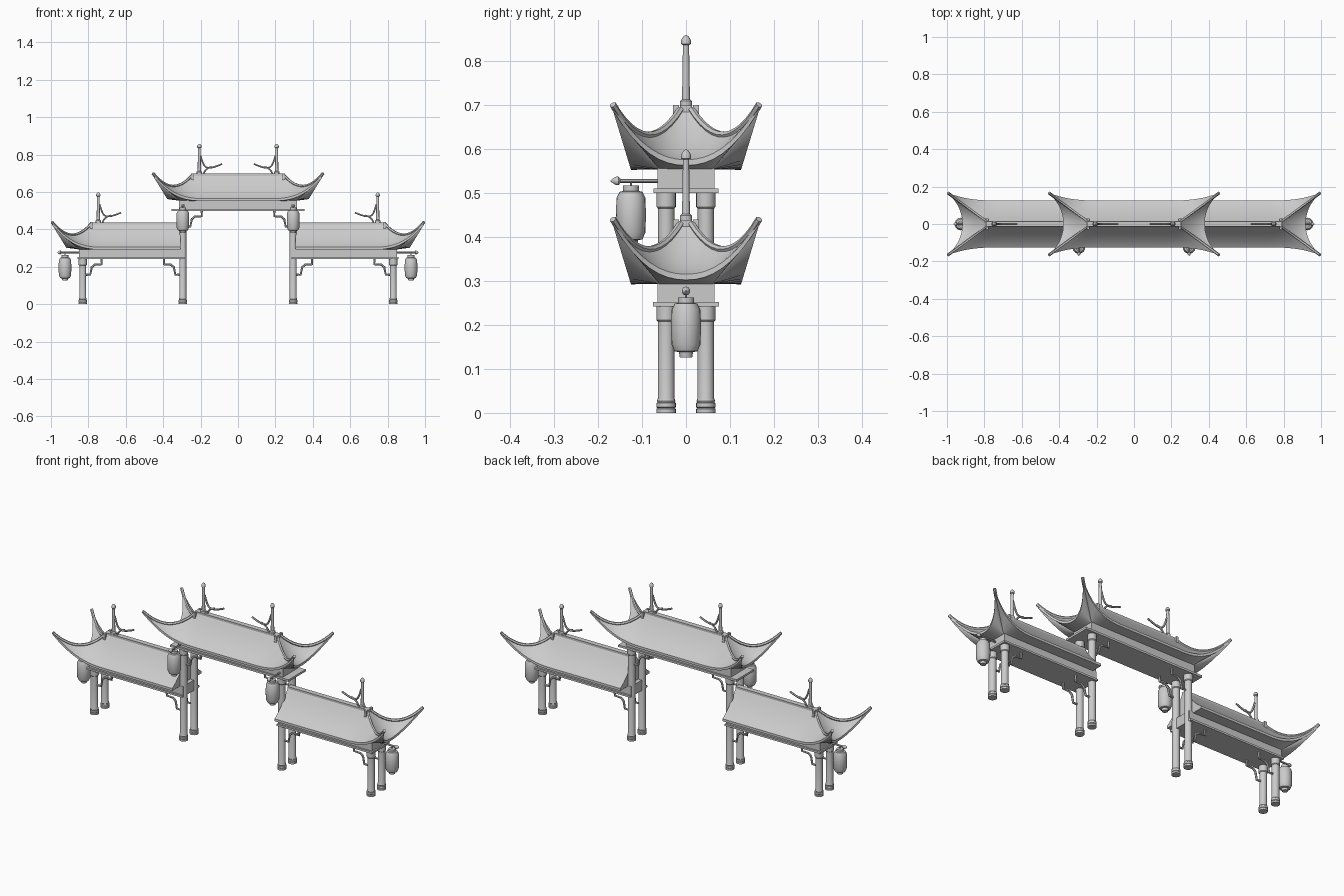
import bpy, bmesh, math
from mathutils import Matrix, Vector

cube = bpy.data.objects.get("Cube")
if cube:
    bpy.data.objects.remove(cube)

stone = bpy.data.materials.new("plain_grey")
stone.use_nodes = True
grey = (0.6, 0.6, 0.6, 1)
stone.diffuse_color = grey
stone.node_tree.nodes["Principled BSDF"].inputs["Base Color"].default_value = grey

SHIFT, DROP = 0.54, -0.26          # side bay offset from the centre bay
BAYS = (("centre", 0.0, 0.0, 0.0), ("side", SHIFT, DROP, 0.307))


def finish(obj, mirror_y=False):
    """Material, smooth shading and mirroring about the gate's axes."""
    obj.data.materials.clear()
    obj.data.materials.append(stone)
    bpy.ops.object.select_all(action='DESELECT')
    obj.select_set(True)
    bpy.context.view_layer.objects.active = obj
    bpy.ops.object.shade_smooth_by_angle(angle=math.radians(35))
    mod = obj.modifiers.new("mirror", 'MIRROR')
    mod.use_axis = (True, mirror_y, False)
    return obj


def from_bmesh(name, bm, mirror_y=False):
    bmesh.ops.recalc_face_normals(bm, faces=bm.faces[:])
    mesh = bpy.data.meshes.new(name)
    bm.to_mesh(mesh)
    bm.free()
    obj = bpy.data.objects.new(name, mesh)
    bpy.context.collection.objects.link(obj)
    return finish(obj, mirror_y)


def box(name, lo, hi, mirror_y=False):
    bm = bmesh.new()
    lo, hi = Vector(lo), Vector(hi)
    bmesh.ops.create_cube(bm, size=1, matrix=Matrix.Translation((lo + hi) / 2)
                          @ Matrix.Diagonal((*(hi - lo), 1)))
    return from_bmesh(name, bm, mirror_y)


def lathe(name, profile, loc, axis=(0, 0, 1), sides=20, mirror_y=False):
    """Turn (radius, height) pairs about an axis, with closed ends."""
    bm = bmesh.new()
    turn = Vector((0, 0, 1)).rotation_difference(Vector(axis))
    rings = []
    for r, h in profile:
        ring = []
        for i in range(sides):
            a = math.tau * i / sides
            p = turn @ Vector((r * math.cos(a), r * math.sin(a), h))
            ring.append(bm.verts.new(p + Vector(loc)))
        rings.append(ring)
    for a, b in zip(rings, rings[1:]):
        for i in range(sides):
            j = (i + 1) % sides
            bm.faces.new((a[i], a[j], b[j], b[i]))
    bm.faces.new(rings[0])
    bm.faces.new(rings[-1])
    return from_bmesh(name, bm, mirror_y)


def tube(name, points, radius, mirror_y=False, spline_type='POLY'):
    curve = bpy.data.curves.new(name, 'CURVE')
    curve.dimensions = '3D'
    curve.bevel_depth, curve.bevel_resolution = radius, 1
    curve.use_fill_caps = True
    s = curve.splines.new(spline_type)
    s.points.add(len(points) - 1)
    for p, co in zip(s.points, points):
        p.co = (*co, 1)
    if spline_type == 'NURBS':
        s.use_endpoint_u, s.order_u, s.resolution_u = True, 3, 5
    obj = bpy.data.objects.new(name, curve)
    bpy.context.collection.objects.link(obj)
    bpy.ops.object.select_all(action='DESELECT')
    obj.select_set(True)
    bpy.context.view_layer.objects.active = obj
    bpy.ops.object.convert(target='MESH')
    return finish(bpy.context.view_layer.objects.active, mirror_y)


def sag(a, b, c, t):
    return a * (1 - t) ** 2 + 2 * b * t * (1 - t) + c * t * t


def hip(t):
    """Corner ridge line, from the main ridge to the upturned tip."""
    return Vector((0.245 + 0.21 * t, 0.012 + 0.154 * t, sag(0.69, 0.568, 0.70, t)))


def roof_row(t, x_in):
    """Half of a roof contour: front eave, end eave, back eave."""
    h = hip(t)
    side_y, side_z = 0.012 + 0.113 * t, sag(0.69, 0.60, 0.565, t)
    end_x, end_z = 0.245 + 0.133 * t, sag(0.69, 0.60, 0.575, t)
    front = [Vector((x_in, -side_y, side_z))]
    for i in range(11):
        u = i / 10
        w = u ** 2.6
        front.append(Vector((0.18 + (h.x - 0.18) * u, -side_y - (h.y - side_y) * w,
                             side_z + (h.z - side_z) * w)))
    end = []
    for i in range(1, 16):
        v = i / 8 - 1
        w = abs(v) ** 2.2
        end.append(Vector((end_x + (h.x - end_x) * w, h.y * v, end_z + (h.z - end_z) * w)))
    back = [Vector((p.x, -p.y, p.z)) for p in reversed(front)]
    return front + end + back


def roof(name, shift, drop, x_in):
    bm = bmesh.new()
    rows = [roof_row(i / 10, x_in - shift) for i in range(11)]
    rim = [p - Vector((0, 0, 0.013)) for p in rows[-1]]
    # soffit runs from the rim back to the beam
    inner = [Vector((min(p.x, 0.31), max(-0.06, min(0.06, p.y)), 0.553)) for p in rim]
    rows += [rim, inner]
    grid = [[bm.verts.new(p + Vector((shift, 0, drop))) for p in row] for row in rows]
    for a, b in zip(grid, grid[1:]):
        for i in range(len(a) - 1):
            bm.faces.new((a[i], a[i + 1], b[i + 1], b[i]))
    if x_in > 0:                   # closed gable beside the tall post
        bm.faces.new([r[0] for r in grid] + [r[-1] for r in reversed(grid)])
    return from_bmesh(name, bm)


# Roofs, ridges and ridge ornaments
for bay, sx, dz, x_in in BAYS:
    def at(x, y, z):
        return (x + sx, y, z + dz)

    roof(bay + "_roof", sx, dz, x_in)
    tube(bay + "_hip_ridge", [at(*hip(i / 12)) for i in range(13)], 0.008, True)
    box(bay + "_ridge", (x_in, -0.014, 0.67 + dz), at(0.25, 0.014, 0.698))
    box(bay + "_ridge_stop", at(0.237, 0.016, 0.665), at(0.25, 0.029, 0.699), True)
    lathe(bay + "_finial",
          [(0.014, 0), (0.014, 0.018), (0.009, 0.022), (0.007, 0.145), (0.011, 0.148),
           (0.011, 0.157), (0.006, 0.165), (0.002, 0.168)], at(0.207, 0, 0.69), sides=12)
    tube(bay + "_long_scroll", [at(0.20, 0, 0.795), at(0.185, 0, 0.74), at(0.16, 0, 0.728),
                                at(0.125, 0, 0.733), at(0.085, 0, 0.75)],
         0.005, spline_type='NURBS')
    tube(bay + "_short_scroll", [at(0.185, 0, 0.695), at(0.175, 0, 0.728),
                                 at(0.14, 0, 0.735)], 0.005, spline_type='NURBS')

# Beams and the flat plates below them
box("centre_beam", (-0.315, -0.065, 0.508), (0.315, 0.065, 0.558))
box("centre_plate", (-0.355, -0.074, 0.499), (0.355, 0.074, 0.51))
box("side_beam", (0.285, -0.065, 0.25), (0.85, 0.065, 0.298))
box("side_plate", (0.285, -0.075, 0.242), (0.858, 0.075, 0.252))

# Posts with banded feet and capitals
for name, x, top in (("inner_post", 0.295, 0.5), ("outer_post", 0.83, 0.243)):
    lathe(name, [(0.022, 0), (0.022, 0.009), (0.0195, 0.011), (0.022, 0.013), (0.022, 0.022),
                 (0.0195, 0.024), (0.021, 0.027), (0.0185, 0.034), (0.0185, top - 0.036),
                 (0.022, top - 0.032), (0.022, top)], (x, 0.045, 0), mirror_y=True)

# Stepped corner braces between posts and plates
for name, x, d, z in (("centre_brace", 0.277, -1, 0.5), ("inner_brace", 0.313, 1, 0.243),
                      ("outer_brace", 0.812, -1, 0.243)):
    steps = ((0.083, 0), (0.083, -0.03), (0.045, -0.032), (0.03, -0.045),
             (0.022, -0.085), (0, -0.085))
    tube(name, [(x + d * a, 0.045, z + b) for a, b in steps], 0.006, True)

# Hanging lanterns on rods
LANTERN = [(0.014, 0), (0.016, 0.012), (0.026, 0.014), (0.033, 0.03), (0.034, 0.07),
           (0.033, 0.108), (0.026, 0.122), (0.018, 0.124), (0.018, 0.136)]
ROD = [(0.005, 0), (0.005, 0.094), (0.01, 0.098), (0.01, 0.104), (0.005, 0.112), (0.001, 0.116)]
lathe("outer_lantern", LANTERN, (0.925, 0, 0.126))
lathe("outer_lantern_rod", ROD, (0.85, 0, 0.277), (1, 0, 0), 10)
lathe("outer_lantern_cord", [(0.003, 0), (0.003, 0.02)], (0.925, 0, 0.258), sides=6)
lathe("front_lantern", LANTERN, (0.295, -0.125, 0.38))
lathe("front_lantern_rod", ROD, (0.295, -0.055, 0.527), (0, -1, 0), 10)
lathe("front_lantern_cord", [(0.003, 0), (0.003, 0.02)], (0.295, -0.125, 0.51), sides=6)
